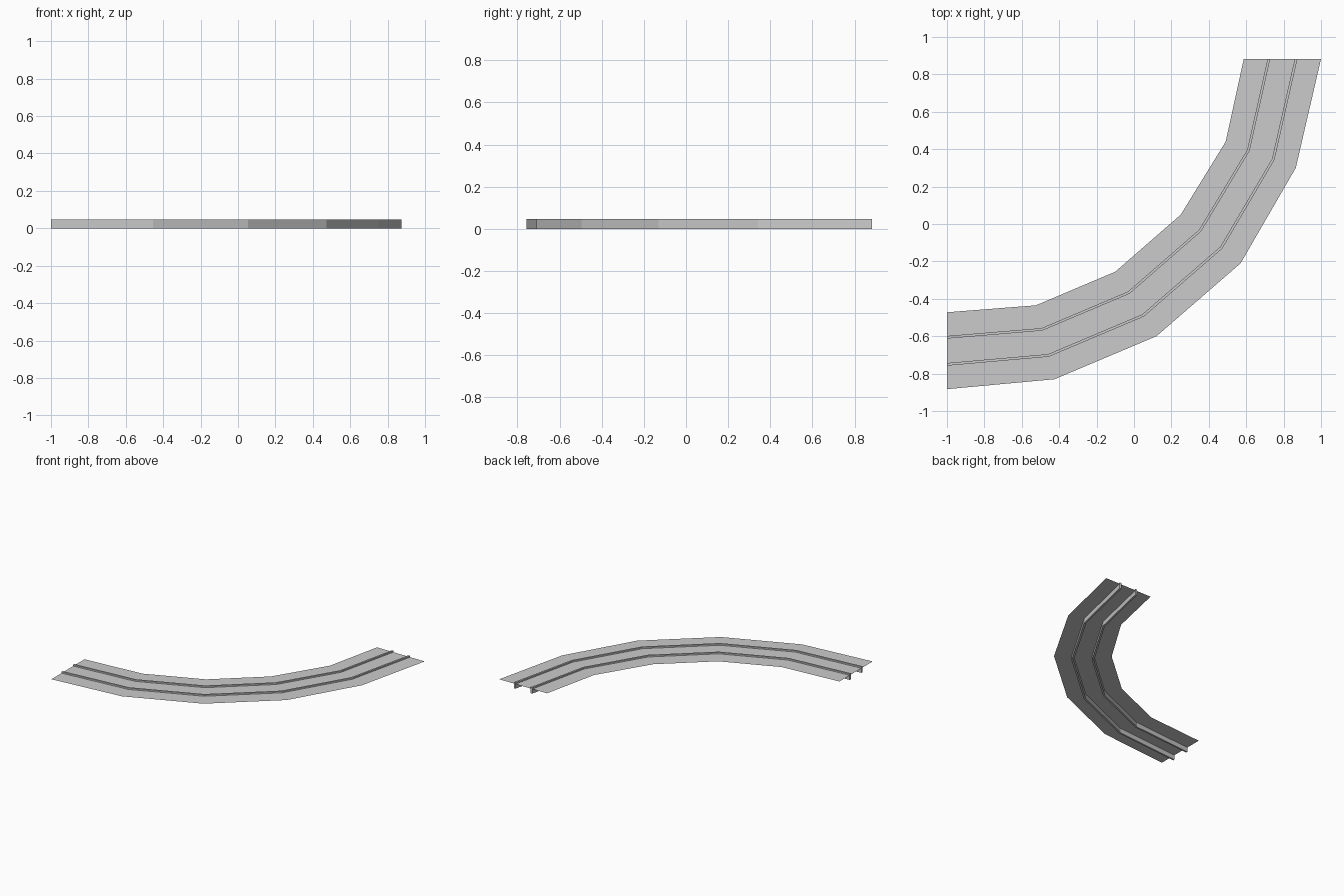
import bpy, bmesh
from mathutils import Vector

if "Cube" in bpy.data.objects:
    bpy.data.objects.remove(bpy.data.objects["Cube"])

# Inner and outer borders of the curved bed, seen from above
INNER = [(-1, -.472), (-.525, -.435), (-.10, -.255), (.25, .05), (.49, .44), (.587, .883)]
OUTER = [(-1, -.883), (-.425, -.83), (.12, -.60), (.57, -.21), (.865, .30), (1, .883)]
BED_Z, RAIL_TOP = 0.036, 0.047

grey = bpy.data.materials.new("light_grey")
grey.diffuse_color = (0.6, 0.6, 0.6, 1)
grey.use_nodes = True
grey.node_tree.nodes["Principled BSDF"].inputs["Base Color"].default_value = grey.diffuse_color


def across(i, f, z):
    """Point on joint i, fraction f of the way from inner to outer border."""
    p = Vector(INNER[i]).lerp(Vector(OUTER[i]), f)
    return (p.x, p.y, z)


def sweep(name, section, closed):
    """Sweep a section of (fraction, z) points along all joints."""
    bm = bmesh.new()
    rings = [[bm.verts.new(across(i, f, z)) for f, z in section]
             for i in range(len(INNER))]
    n = len(section)
    for a, b in zip(rings, rings[1:]):
        for k in range(n if closed else n - 1):
            j = (k + 1) % n
            bm.faces.new((a[k], a[j], b[j], b[k]))
    if closed:
        bm.faces.new(rings[0])
        bm.faces.new(rings[-1])
    bmesh.ops.recalc_face_normals(bm, faces=bm.faces)
    if not closed:  # the open sheet faces up
        bm.normal_update()
        down = [f for f in bm.faces if f.normal.z < 0]
        bmesh.ops.reverse_faces(bm, faces=down)
    me = bpy.data.meshes.new(name)
    bm.to_mesh(me)
    bm.free()
    me.materials.append(grey)
    ob = bpy.data.objects.new(name, me)
    bpy.context.collection.objects.link(ob)


# Thin bed sheet
sweep("track_bed", [(0, BED_Z), (1, BED_Z)], False)

# Two rails passing through the bed, mostly hanging below it
for name, f0, f1 in (("inner_rail", .308, .342), ("outer_rail", .660, .695)):
    sweep(name, [(f0, 0), (f1, 0), (f1, RAIL_TOP), (f0, RAIL_TOP)], True)
